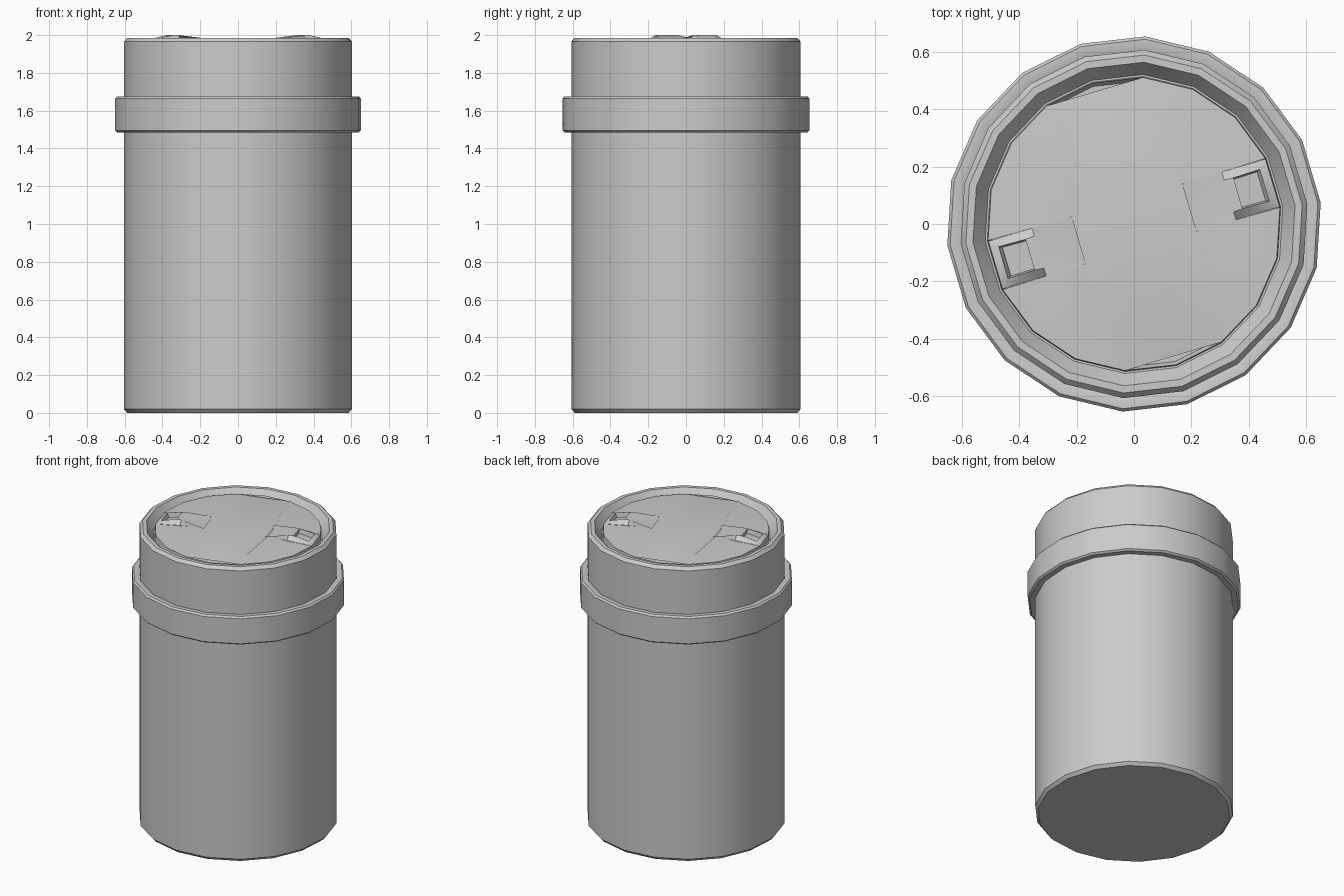
import bpy, bmesh, math
from mathutils import Matrix

if "Cube" in bpy.data.objects:
    bpy.data.objects.remove(bpy.data.objects["Cube"])

SIDES = 18
START = math.radians(6.5)      # angle of the first corner
LID_TURN = math.radians(16.5)  # direction of the lid tabs


def finish(bm, name):
    me = bpy.data.meshes.new(name)
    bm.to_mesh(me)
    bm.free()
    ob = bpy.data.objects.new(name, me)
    bpy.context.collection.objects.link(ob)
    bpy.ops.object.select_all(action='DESELECT')
    bpy.context.view_layer.objects.active = ob
    ob.select_set(True)
    bpy.ops.object.shade_smooth_by_angle(angle=math.radians(30))
    return ob


def lathe(name, profile, closed=False):
    """Revolve (radius, z) points into an 18-sided solid."""
    bm = bmesh.new()
    rings = []
    for r, z in profile:
        rings.append([bm.verts.new((r * math.cos(START + i * math.tau / SIDES),
                                    r * math.sin(START + i * math.tau / SIDES), z))
                      for i in range(SIDES)])
    pairs = list(zip(rings, rings[1:]))
    if closed:
        pairs.append((rings[-1], rings[0]))
    else:
        bm.faces.new(rings[0])
        bm.faces.new(rings[-1])
    for a, b in pairs:
        for i in range(SIDES):
            j = (i + 1) % SIDES
            bm.faces.new((a[i], a[j], b[j], b[i]))
    bmesh.ops.recalc_face_normals(bm, faces=bm.faces)
    return finish(bm, name)


# Canister body with chamfered base, rolled rim, groove and plug under the lid
lathe("canister_body", [
    (0.59, 0.0), (0.608, 0.02), (0.608, 1.965), (0.59, 1.985), (0.565, 1.985),
    (0.522, 1.925), (0.515, 1.925), (0.512, 1.964), (0.50, 1.93)])

# Collar band
lathe("collar_band", [
    (0.60, 1.485), (0.643, 1.485), (0.655, 1.495), (0.655, 1.664),
    (0.645, 1.675), (0.615, 1.675), (0.60, 1.668)], closed=True)

# Lid top: two domed side panels, a sunken strip and two ramped tabs
bm = bmesh.new()


def dome(x, y):
    return 1.986 - 0.022 * (x * x + y * y) / 0.265


def face(points):
    return bm.faces.new([bm.verts.new(p) for p in points])


def on_dome(pts):
    return [(x, y, dome(x, y)) for x, y in pts]


edge = [(0.512 * math.cos(math.radians(a)), 0.512 * math.sin(math.radians(a)))
        for a in (10, 30, 50, 70)]
STRIP_Z = 1.968
top = [(0.215, 0.085), (0.172, 0.468)]      # strip outline on the dome
low = [(0.202, 0.085), (0.158, 0.455)]      # strip outline on its floor
low3 = [(x, y, STRIP_Z) for x, y in low]
for s in (1, -1):
    def m(pts):
        return [(x, y * s, z) for x, y, z in pts]
    # side panel, in two pieces that follow the dome
    face(m(on_dome([top[0], edge[0], edge[1], edge[2]])))
    face(m(on_dome([top[0], edge[2], edge[3], top[1]])))
    # strip wall and end lip
    t3 = on_dome(top)
    face(m([t3[0], t3[1], low3[1], low3[0]]))
    mid_t, mid_l = (0, 0.468, t3[1][2]), (0, 0.455, STRIP_Z)
    face(m([t3[1], mid_t, mid_l, low3[1]]))
    e3 = on_dome([edge[3]])[0]
    face(m([t3[1], e3, (0, e3[1], e3[2]), mid_t]))
    # strip floor quarter
    face(m([(0, 0, STRIP_Z), (0.202, 0, STRIP_Z), low3[0], low3[1], mid_l]))

# tab: floor ramps up from the strip to a crest, then down to the rim
stations = [(0.202, 0.070, STRIP_Z - 0.012), (0.345, 0.058, 2.0),
            (0.378, 0.056, 2.0), (0.475, 0.058, 1.978), (0.504, 0.085, 1.962)]
for (xa, wa, za), (xb, wb, zb) in zip(stations, stations[1:]):
    f = face([(xa, -wa, za), (xb, -wb, zb), (xb, wb, zb), (xa, wa, za)])
    for s in (1, -1):
        face([(xa, s * wa, za), (xb, s * wb, zb),
              (xb, s * 0.087, dome(xb, 0.087)), (xa, s * 0.087, dome(xa, 0.087))])
    if xa == 0.378:
        pocket = f
bmesh.ops.inset_individual(bm, faces=[pocket], thickness=0.008)
bmesh.ops.inset_individual(bm, faces=[pocket], thickness=0.008, depth=-0.03)

# repeat for the opposite half and turn to match the tabs
copy = bmesh.ops.duplicate(bm, geom=bm.verts[:] + bm.edges[:] + bm.faces[:])["geom"]
bmesh.ops.rotate(bm, verts=[g for g in copy if isinstance(g, bmesh.types.BMVert)],
                 cent=(0, 0, 0), matrix=Matrix.Rotation(math.pi, 3, 'Z'))
bmesh.ops.rotate(bm, verts=bm.verts, cent=(0, 0, 0), matrix=Matrix.Rotation(LID_TURN, 3, 'Z'))
bmesh.ops.remove_doubles(bm, verts=bm.verts, dist=0.0005)
bm.normal_update()
for f in bm.faces:
    if f.normal.z < 0:
        f.normal_flip()
finish(bm, "lid_top")
